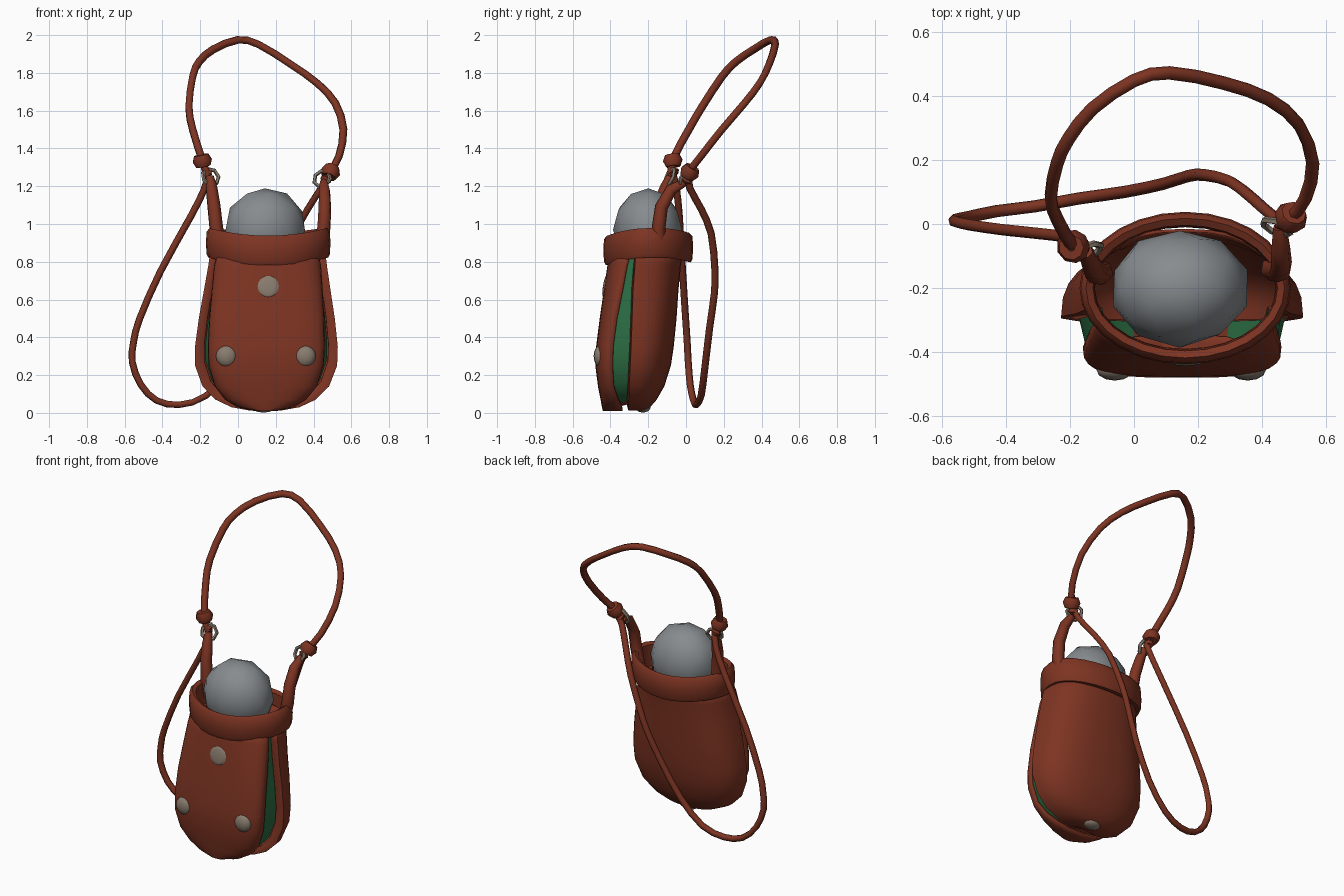
import bpy, bmesh, math, random
from mathutils import Vector, Euler

if "Cube" in bpy.data.objects:
    bpy.data.objects.remove(bpy.data.objects["Cube"])

random.seed(4)


def material(name, rgb):
    m = bpy.data.materials.new(name)
    m.diffuse_color = (*rgb, 1)
    m.use_nodes = True
    m.node_tree.nodes["Principled BSDF"].inputs["Base Color"].default_value = m.diffuse_color
    return m


LEATHER = material("rust leather", (0.205, 0.034, 0.016))
GREEN = material("green cloth", (0.024, 0.15, 0.055))
GREY = material("grey stone", (0.24, 0.26, 0.275))
METAL = material("dull beige metal", (0.25, 0.20, 0.155))


def smooth(ob, angle):
    bpy.ops.object.select_all(action="DESELECT")
    ob.select_set(True)
    bpy.context.view_layer.objects.active = ob
    bpy.ops.object.shade_smooth_by_angle(angle=math.radians(angle))


def finish(bm, name, mat, angle=45, thick=0):
    bmesh.ops.remove_doubles(bm, verts=bm.verts, dist=0.0001)
    bmesh.ops.recalc_face_normals(bm, faces=bm.faces)
    me = bpy.data.meshes.new(name)
    bm.to_mesh(me)
    bm.free()
    me.materials.append(mat)
    ob = bpy.data.objects.new(name, me)
    bpy.context.collection.objects.link(ob)
    smooth(ob, angle)
    if thick:
        s = ob.modifiers.new("thickness", "SOLIDIFY")
        s.thickness = thick
        s.offset = -1
    return ob


def loft(name, rows, mat, closed=False, cap=False, thick=0, angle=45):
    bm = bmesh.new()
    vs = [[bm.verts.new(p) for p in row] for row in rows]
    n = len(rows[0])
    for a, b in zip(vs, vs[1:]):
        for i in range(n if closed else n - 1):
            j = (i + 1) % n
            bm.faces.new((a[i], a[j], b[j], b[i]))
    if cap:
        bm.faces.new(vs[0])
    return finish(bm, name, mat, angle, thick)


def rounded(pts):
    # Adds a Catmull-Rom midpoint between neighbouring points
    v = [Vector(p) for p in pts]
    out = []
    for i in range(len(v) - 1):
        a, d = v[max(i - 1, 0)], v[min(i + 2, len(v) - 1)]
        out += [v[i], (9 * (v[i] + v[i + 1]) - a - d) / 16]
    return out + [v[-1]]


def cord(name, pts, radius, taper=None, mat=LEATHER):
    cu = bpy.data.curves.new(name, "CURVE")
    cu.dimensions = "3D"
    cu.bevel_depth = radius
    cu.bevel_resolution = 1
    cu.use_fill_caps = True
    sp = cu.splines.new("POLY")
    sp.points.add(len(pts) - 1)
    for i, p in enumerate(pts):
        sp.points[i].co = (*p, 1)
        sp.points[i].radius = taper[i] if taper else 1
    cu.materials.append(mat)
    ob = bpy.data.objects.new(name, cu)
    bpy.context.collection.objects.link(ob)
    bpy.ops.object.select_all(action="DESELECT")
    ob.select_set(True)
    bpy.context.view_layer.objects.active = ob
    bpy.ops.object.convert(target="MESH")
    smooth(bpy.context.object, 65)


def ball(name, loc, scale, mat, rot=(0, 0, 0), segs=12, rings=8):
    bm = bmesh.new()
    bmesh.ops.create_uvsphere(bm, u_segments=segs, v_segments=rings, radius=1)
    r = Euler(rot).to_matrix()
    for v in bm.verts:
        v.co = r @ (v.co * Vector(scale)) + Vector(loc)
    return finish(bm, name, mat, 50)


def ring(name, loc, major, minor, rot, mat, segs=8, sides=6, squash=1):
    r = Euler(rot).to_matrix()
    rows = []
    for i in range(segs + 1):
        a = math.tau * i / segs
        row = []
        for k in range(sides):
            b = math.tau * k / sides
            d = major + minor * math.cos(b)
            p = Vector((d * math.cos(a), d * math.sin(a), squash * minor * math.sin(b)))
            row.append(r @ p + Vector(loc))
        rows.append(row)
    return loft(name, rows, mat, closed=True, angle=65)


def centre(z):
    return 0.145 + 0.015 * z


def half_section(z, w, edge, deep, n, steps=16):
    row = []
    for i in range(steps + 1):
        t = math.pi * i / steps
        c, s = math.cos(t), max(0, math.sin(t))
        x = centre(z) + w * math.copysign(abs(c) ** (2 / n), c)
        row.append((x, edge + (deep - edge) * s ** (2 / n), z))
    return row


def lip(z, w, edge):
    # Inner rim of the back shell, rolled in towards the gusset
    return w * .87, edge - .008, z + .03 * (1 - z / .86)


# Front and back shells: z, half width, edge y, deepest y
front = [(.01, .06, -.335, -.44), (.03, .15, -.34, -.445), (.07, .215, -.36, -.452),
         (.14, .27, -.382, -.466), (.25, .305, -.388, -.48), (.35, .31, -.385, -.476),
         (.5, .305, -.365, -.457), (.65, .294, -.335, -.435), (.78, .283, -.312, -.416),
         (.87, .262, -.285, -.40)]
back = [(.012, .08, -.305, -.23), (.03, .18, -.305, -.19), (.07, .265, -.303, -.155),
        (.14, .335, -.30, -.115), (.25, .376, -.295, -.08), (.35, .378, -.29, -.065),
        (.5, .36, -.285, -.05), (.65, .335, -.28, -.04), (.78, .314, -.27, -.027),
        (.87, .302, -.26, -.015)]
power = [3.2] * 6 + [3, 2.6, 2.2, 2]
loft("front_panel", [half_section(*r, n) for r, n in zip(front, power)], LEATHER,
     cap=True, thick=.012)
rows = []
for r in back:
    w, y, z = lip(*r[:3])
    c = centre(r[0])
    rows.append([(c + w, y, z)] + half_section(*r, 2.5) + [(c - w, y, z)])
loft("back_shell", rows, LEATHER, cap=True, thick=.01)

# Green gusset strip between the two shells, with a leather underside
strip = []
for side in (-1, 1):
    part = []
    for f, b in zip(front, back):
        w, y, z = lip(*b[:3])
        c = centre(f[0])
        part.append([(c + side * f[1] * .96, f[2] - .012, f[0] + .025 * (1 - f[0] / .86)),
                     (c + side * w * .98, y + .01, z + .005)])
    strip += part[::-1] if side < 0 else part
gusset = loft("side_gusset", strip, GREEN)
gusset.data.materials.append(LEATHER)
for p in gusset.data.polygons:
    p.material_index = 1 if p.center.z < .06 else 0

# Folded collar around the opening, dipping at front and back
profile = [(-.04, .79), (-.005, .782), (.004, .80), (.008, .86), (.004, .92),
           (-.012, .938), (-.034, .925), (-.038, .86), (-.04, .79)]
rows = []
for off, z in profile:
    row = []
    for i in range(28):
        a = math.tau * i / 28
        row.append((.16 + (.322 + off) * math.cos(a), -.2 + (.23 + off) * math.sin(a),
                    z + .04 * math.cos(a) ** 2 + .015 * max(0, math.sin(a))))
    rows.append(row)
loft("collar", rows, LEATHER, closed=True)

# Faceted stone inside
bm = bmesh.new()
bmesh.ops.create_icosphere(bm, subdivisions=2, radius=1)
for v in bm.verts:
    k = random.uniform(.98, 1.03)
    v.co = Vector((.143 + v.co.x * .217 * k, -.2 + v.co.y * .182 * k, .97 + v.co.z * .22 * k))
finish(bm, "stone", GREY, 35)

# Studs
for x in (-.06, .355):
    ball("front_stud", (x, -.456, .30), (.057, .033, .057), METAL)
ball("front_disc", (.16, -.43, .67), (.058, .010, .058), METAL, (math.radians(-9), 0, 0))
ball("bottom_disc", (.135, -.228, .028), (.062, .04, .026), METAL)

# Upright straps that hold the metal rings
cord("left_strap", [(-.10, -.15, .88), (-.115, -.155, .98), (-.128, -.14, 1.1),
                    (-.14, -.11, 1.19), (-.15, -.085, 1.25)], .037, [1, 1, .95, .85, .6])
cord("right_strap", [(.43, -.14, .88), (.455, -.145, .98), (.46, -.13, 1.09),
                     (.458, -.08, 1.18), (.455, -.01, 1.22)], .037, [1, 1, .95, .85, .6])

# Rings and knots
ring("left_ring", (-.145, -.085, 1.25), .046, .011, (1.2, 0, .4), METAL, 7, 5)
ring("right_ring", (.445, -.01, 1.24), .046, .011, (1.2, 0, -.4), METAL, 7, 5)
ring("left_knot", (-.19, -.07, 1.335), .026, .027, (.1, -.2, 0), LEATHER, 9, 6, 1.35)
ring("right_knot", (.49, .02, 1.275), .026, .027, (-.5, .35, 0), LEATHER, 9, 6, 1.35)
ring("left_lower_knot", (-.165, -.065, 1.275), .014, .018, (.5, -.3, 0), LEATHER, 7, 5)
ring("right_lower_knot", (.465, .005, 1.235), .014, .018, (-.5, .5, 0), LEATHER, 7, 5)

# Carrying cord above and slack cord hanging behind
cord("carrying_cord", rounded([
    (-.16, -.075, 1.25), (-.19, -.07, 1.34), (-.24, .015, 1.5), (-.26, .085, 1.62),
    (-.24, .19, 1.78), (-.205, .265, 1.86), (-.13, .36, 1.925), (0, .448, 1.975),
    (.11, .472, 1.95), (.28, .44, 1.845), (.42, .39, 1.745), (.515, .31, 1.64),
    (.558, .19, 1.5), (.535, .08, 1.36), (.49, .02, 1.28), (.455, 0, 1.22)]), .021)
cord("slack_cord", rounded([
    (-.155, -.07, 1.27), (-.18, -.05, 1.18), (-.25, -.035, 1.04), (-.41, -.018, .75),
    (-.52, -.002, .5), (-.552, .006, .38), (-.56, .012, .27), (-.515, .022, .15),
    (-.43, .04, .065), (-.31, .055, .043), (-.17, .08, .09), (-.03, .10, .24),
    (.09, .125, .45), (.17, .15, .63), (.22, .153, .76), (.3, .133, .95),
    (.37, .08, 1.08), (.44, .02, 1.19), (.48, .015, 1.26)]), .019)
